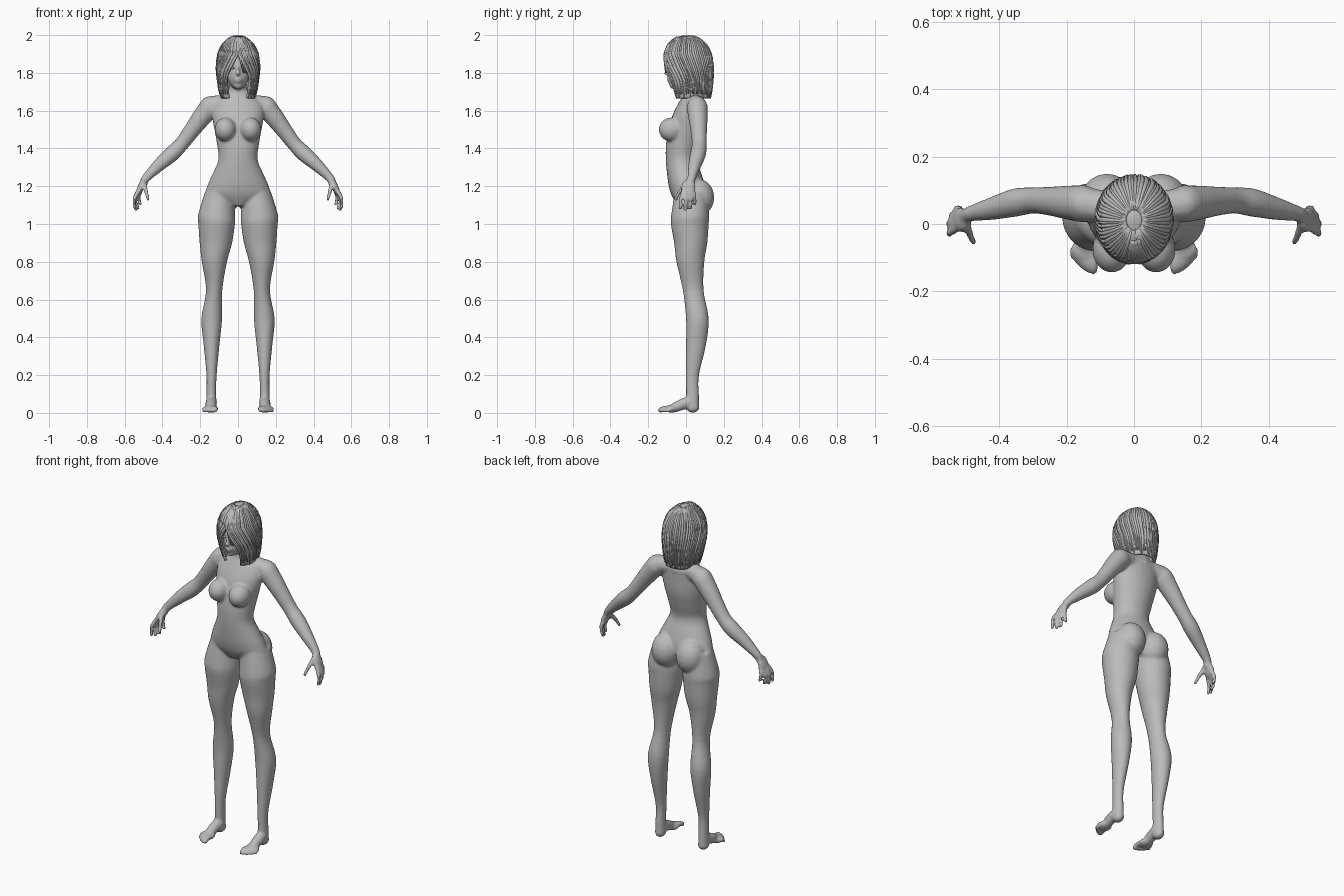
import bpy, bmesh, math, random
from mathutils import Vector, Matrix

random.seed(4)
if "Cube" in bpy.data.objects:
    bpy.data.objects.remove(bpy.data.objects["Cube"])

grey = bpy.data.materials.new("clay_grey")
grey.use_nodes = True
colour = (0.5, 0.5, 0.5, 1)
grey.diffuse_color = colour
grey.node_tree.nodes["Principled BSDF"].inputs["Base Color"].default_value = colour


def finish(bm, name):
    bmesh.ops.recalc_face_normals(bm, faces=bm.faces)
    for f in bm.faces:
        f.smooth = True
    mesh = bpy.data.meshes.new(name)
    bm.to_mesh(mesh)
    bm.free()
    mesh.materials.append(grey)
    obj = bpy.data.objects.new(name, mesh)
    bpy.context.collection.objects.link(obj)
    return obj


def spline(keys, steps):
    """Smooth in-betweens for a list of equal-length tuples."""
    out = []
    for i in range(len(keys) - 1):
        a, b = keys[max(i - 1, 0)], keys[i]
        c, d = keys[i + 1], keys[min(i + 2, len(keys) - 1)]
        for k in range(steps):
            t = k / steps
            out.append([q + 0.5 * t * (r - p + t * (2*p - 5*q + 4*r - s + t * (3*(q - r) + s - p)))
                        for p, q, r, s in zip(a, b, c, d)])
    return out + [list(keys[-1])]


def circle(n):
    return [(math.cos(math.tau * j / n), math.sin(math.tau * j / n)) for j in range(n)]


def skin_rings(bm, rings):
    for lo, hi in zip(rings, rings[1:]):
        n = len(lo)
        for j in range(n):
            bm.faces.new((lo[j], lo[(j + 1) % n], hi[(j + 1) % n], hi[j]))
    bm.faces.new(rings[0])
    bm.faces.new(rings[-1])


def loft(bm, keys, side=1):
    """Stack of level ellipses: x, y, z, half width, half depth."""
    skin_rings(bm, [[bm.verts.new((side * (x + rx * c), y + ry * s, z)) for c, s in circle(28)]
                    for x, y, z, rx, ry in spline(keys, 4)])


def ball(bm, centre, radii, side=1, tilt=0, n=20):
    mat = (Matrix.Diagonal((side, 1, 1, 1)) @ Matrix.Translation(centre)
           @ Matrix.Rotation(tilt, 4, "Y") @ Matrix.Diagonal((*radii, 1)))
    rings = []
    for i in range(n // 2 + 1):
        a = math.pi * (i + .15) / (n // 2 + .3)
        rings.append([bm.verts.new(mat @ Vector((c * math.sin(a), s * math.sin(a), math.cos(a))))
                      for c, s in circle(n)])
    skin_rings(bm, rings)


def tube(bm, keys, side=1, steps=3, n=12, rounded=True):
    """Round limb along a path: x, y, z, radius."""
    pts = spline(keys, steps)
    path = [Vector(p[:3]) for p in pts]
    rings = []
    for i, p in enumerate(path):
        along = path[min(i + 1, len(path) - 1)] - path[max(i - 1, 0)]
        turn = along.to_track_quat("Z", "Y")
        ring = [p + turn @ Vector((c, s, 0)) * pts[i][3] for c, s in circle(n)]
        rings.append([bm.verts.new((side * v.x, v.y, v.z)) for v in ring])
    skin_rings(bm, rings)
    if rounded:
        for i in (0, -1):
            ball(bm, path[i], [pts[i][3]] * 3, side, 0, 12)


# Body: overlapping volumes, fused into one skin by the modifiers below
bm = bmesh.new()
loft(bm, [(0, .01, 1.095, .05, .055), (0, .012, 1.15, .165, .088), (0, .005, 1.2, .163, .096),
          (0, -.008, 1.26, .137, .092), (0, -.024, 1.34, .104, .083), (0, -.014, 1.42, .111, .092),
          (0, .002, 1.5, .125, .094), (0, .015, 1.58, .138, .085), (0, .03, 1.64, .125, .07),
          (0, .035, 1.685, .075, .052), (0, .03, 1.72, .047, .046), (0, .015, 1.78, .045, .045)])

for s in (1, -1):
    # Legs
    loft(bm, [(.1, .025, 1.17, .075, .085), (.113, .022, 1.05, .098, .1), (.113, .02, 1.0, .097, .1),
              (.117, .025, .9, .086, .088), (.125, .023, .8, .067, .074), (.126, .038, .65, .043, .055),
              (.139, .06, .5, .055, .06), (.14, .053, .36, .042, .053), (.14, .034, .2, .027, .035),
              (.141, .034, .1, .026, .034), (.141, .034, .03, .028, .036)], s)
    ball(bm, (.08, .062, 1.14), (.083, .088, .1), s)
    ball(bm, (.066, -.075, 1.5), (.058, .07, .064), s)

    # Feet and toes
    ball(bm, (.141, .036, .03), (.029, .035, .03), s)
    tube(bm, [(.141, .025, .06, .03), (.143, -.02, .045, .03), (.143, -.06, .028, .026)], s)
    ball(bm, (.145, -.075, .022), (.041, .04, .021), s)
    for i in range(5):
        x, y, r = .12 + .0155 * i, -.137 + .0015 * i + .0022 * i * i, .0135 - .0012 * i
        tube(bm, [(x, -.075, .022, r), (x, y + .02, .024, r), (x, y, r, r)], s)

    # Shoulders and arms
    tube(bm, [(0, .055, 1.635, .05), (.07, .05, 1.638, .047), (.15, .06, 1.625, .052)], s)
    tube(bm, [(.15, .06, 1.618, .056), (.2, .064, 1.555, .05), (.25, .068, 1.488, .043),
              (.3, .07, 1.422, .039), (.35, .064, 1.372, .042), (.42, .046, 1.31, .034),
              (.487, .03, 1.243, .023), (.5, .02, 1.215, .022)], s, 4, 18)

    # Hands
    ball(bm, (.514, .013, 1.195), (.018, .038, .046), s, -.4)
    fingers = [((.527, -.013, 1.175), (.549, -.028, 1.13), (.547, -.03, 1.085)),
               ((.531, .005, 1.17), (.55, .001, 1.125), (.54, -.004, 1.076)),
               ((.526, .022, 1.17), (.541, .026, 1.125), (.527, .022, 1.082)),
               ((.516, .038, 1.175), (.526, .047, 1.14), (.516, .046, 1.105)),
               ((.497, .003, 1.215), (.486, -.034, 1.17), (.476, -.054, 1.132))]
    for base, mid, tip in fingers:
        tube(bm, [(*base, .0125), (*mid, .011), (*tip, .0095)], s)

# Head, jaw, chin, nose and lips
ball(bm, (0, .01, 1.845), (.085, .103, .118))
ball(bm, (0, -.03, 1.785), (.058, .066, .072))
ball(bm, (0, -.065, 1.734), (.024, .024, .02))
tube(bm, [(0, -.09, 1.84, .007), (0, -.1, 1.815, .008), (0, -.106, 1.797, .011)])
ball(bm, (0, -.092, 1.768), (.021, .01, .007))
ball(bm, (0, -.09, 1.756), (.018, .01, .007))

body = finish(bm, "body")
fuse = body.modifiers.new("fuse", "REMESH")
fuse.mode = "VOXEL"
fuse.voxel_size = .0075
fuse.use_smooth_shade = True
soften = body.modifiers.new("soften", "SMOOTH")
soften.factor = .5
soften.iterations = 4

# Eyes
bm = bmesh.new()
for s in (1, -1):
    ball(bm, (.03, -.084, 1.826), (.014, .008, .006), s)
finish(bm, "eyes")

# Hair outline: height, y centre, half width, half depth
hair_keys = [(1.998, .015, .008, .01), (1.985, .008, .042, .055), (1.95, .008, .08, .098),
             (1.9, .01, .102, .121), (1.85, .013, .11, .126), (1.8, .016, .11, .127),
             (1.72, .026, .102, .112), (1.665, .03, .09, .1)]
hair_rings = spline(hair_keys, 4)


def around(z, share):
    """Angle at a share of the way round the head, leaving a gap at the face."""
    gap = max(0, min(.62, (1.9 - z) * 5))
    return gap + (math.tau - 2 * gap) * share


def on_hair(ring, angle):
    z, y, rx, ry = ring
    return rx * math.sin(angle), y - ry * math.cos(angle), z


# Hair shell, open at the face
bm = bmesh.new()
n = 48
grid = [[bm.verts.new(on_hair(ring, around(ring[0], j / n))) for j in range(n + 1)]
        for ring in hair_rings]
for lo, hi in zip(grid, grid[1:]):
    for j in range(n):
        bm.faces.new((lo[j], lo[j + 1], hi[j + 1], hi[j]))
bm.faces.new(grid[0][:-1])
bmesh.ops.remove_doubles(bm, verts=bm.verts, dist=.0002)
hair = finish(bm, "hair_shell")
thick = hair.modifiers.new("thickness", "SOLIDIFY")
thick.thickness = .014
thick.offset = -1

# Locks combed from the crown, the front ones swept aside from the face
bm = bmesh.new()
count = 64
for i in range(count):
    end = len(hair_rings) - random.randint(0, 2)
    wobble = random.uniform(-.05, .05)
    radius = random.uniform(.006, .009)
    keys = []
    for k in range(2, end, 2):
        angle = around(hair_rings[k][0], (i + .5) / count) + wobble * k / end
        taper = .2 + .8 * math.sin(math.pi * (k + 3) / (end + 4))
        keys.append((*on_hair(hair_rings[k], angle), radius * taper))
    tube(bm, keys, 1, 1, 6, False)

# Loose fringe sweeping over the forehead to the left
for i in range(6):
    keys = []
    for ring in hair_rings[4:22:2]:
        t = (1.985 - ring[0]) / .2
        keys.append((*on_hair(ring, -.1 + .07 * i + t * (.4 + .03 * i)), .009 * (1.1 - .8 * t)))
    tube(bm, keys, 1, 2, 6, False)
finish(bm, "hair_locks")
